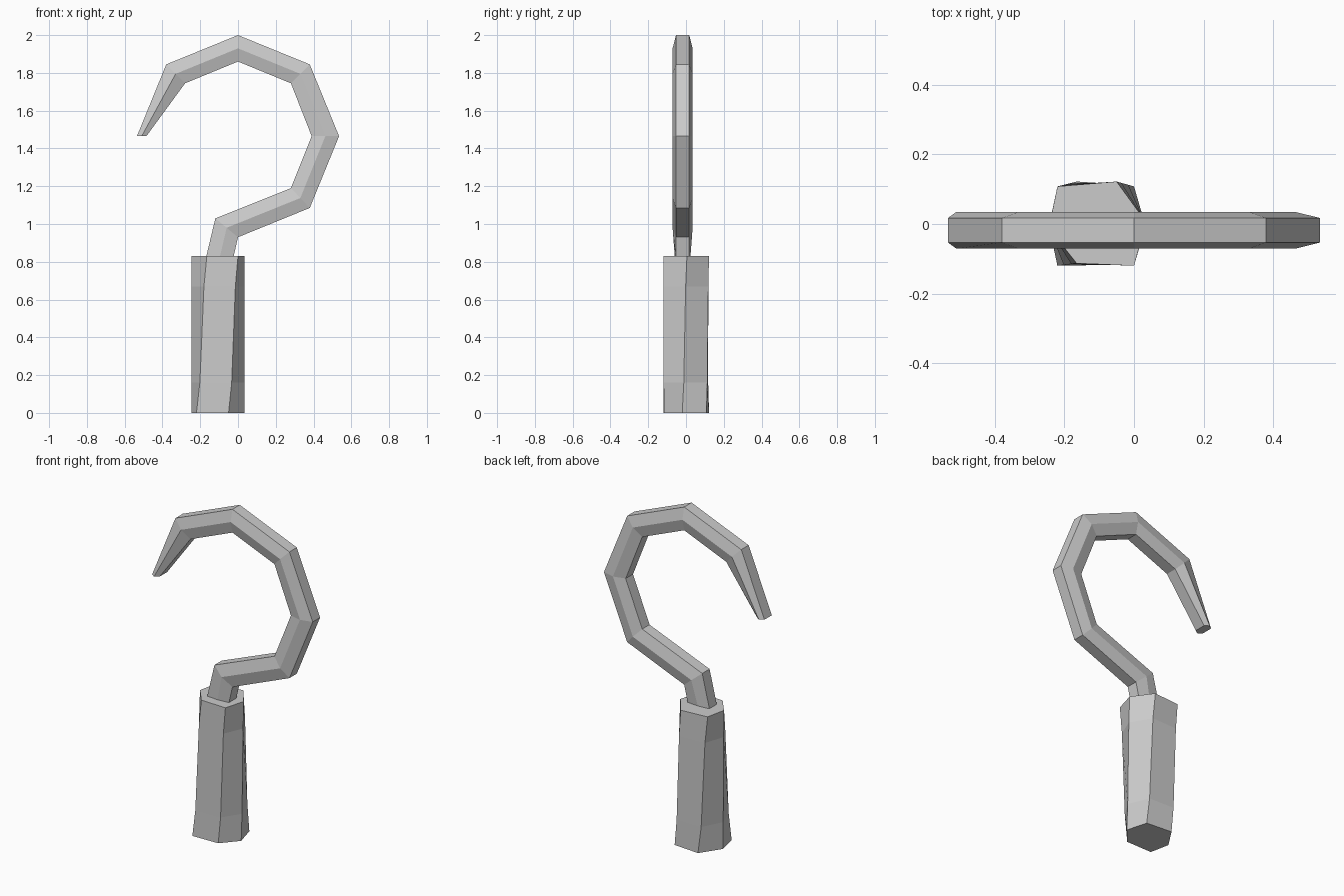
import bpy, bmesh
from mathutils import Vector

cube = bpy.data.objects.get("Cube")
if cube:
    bpy.data.objects.remove(cube, do_unlink=True)

grey = bpy.data.materials.new("plain grey")
grey.use_nodes = True
grey.diffuse_color = (0.6, 0.6, 0.6, 1)
grey.node_tree.nodes["Principled BSDF"].inputs["Base Color"].default_value = (0.6, 0.6, 0.6, 1)


def loft(name, rings):
    """Skin a run of equal-sided rings and cap both ends, flat shaded."""
    bm = bmesh.new()
    loops = [[bm.verts.new(p) for p in ring] for ring in rings]
    for a, b in zip(loops, loops[1:]):
        for i in range(len(a)):
            j = (i + 1) % len(a)
            bm.faces.new((a[i], a[j], b[j], b[i]))
    bm.faces.new(loops[0])
    bm.faces.new(loops[-1])
    bmesh.ops.recalc_face_normals(bm, faces=bm.faces)
    mesh = bpy.data.meshes.new(name)
    bm.to_mesh(mesh)
    bm.free()
    mesh.materials.append(grey)
    obj = bpy.data.objects.new(name, mesh)
    bpy.context.collection.objects.link(obj)


# Hook: six-sided bar given by its outer and inner edge (x, z) at each bend
bends = [
    ((-0.535, 1.465), (-0.485, 1.465)),
    ((-0.38, 1.845), (-0.28, 1.745)),
    ((0, 2), (0, 1.86)),
    ((0.38, 1.845), (0.28, 1.745)),
    ((0.535, 1.465), (0.39, 1.465)),
    ((0.38, 1.085), (0.28, 1.19)),
    ((0, 0.93), (-0.12, 1.03)),
    ((-0.025, 0.82), (-0.17, 0.82)),
]
mid_y, flat, wide = -0.018, 0.035, 0.053
hook = []
for k, (outer, inner) in enumerate(bends):
    o = Vector((outer[0], mid_y, outer[1]))
    i = Vector((inner[0], mid_y, inner[1]))
    w = flat + 0.006 if k == len(bends) - 1 else wide
    f, s = Vector((0, flat, 0)), Vector((0, w, 0))
    m = (o + i) / 2
    hook.append([o - f, o + f, m + s, i + f, i - f, m - s])
loft("hook", hook)

# Handle: skewed hexagon that twists from bottom to top
bottom = [(-0.165, 0.122), (0, 0.108), (0.035, -0.02),
          (-0.05, -0.117), (-0.22, -0.12), (-0.245, 0)]
top = [(-0.22, 0.108), (-0.05, 0.122), (0.035, 0.005),
       (0, -0.12), (-0.165, -0.113), (-0.245, -0.012)]
handle = []
for z, t in ((0, 0), (0.16, 0.33), (0.67, 0.72), (0.83, 1)):
    handle.append([Vector((*b, z)).lerp(Vector((*a, z)), t) for b, a in zip(bottom, top)])
loft("handle", handle)
